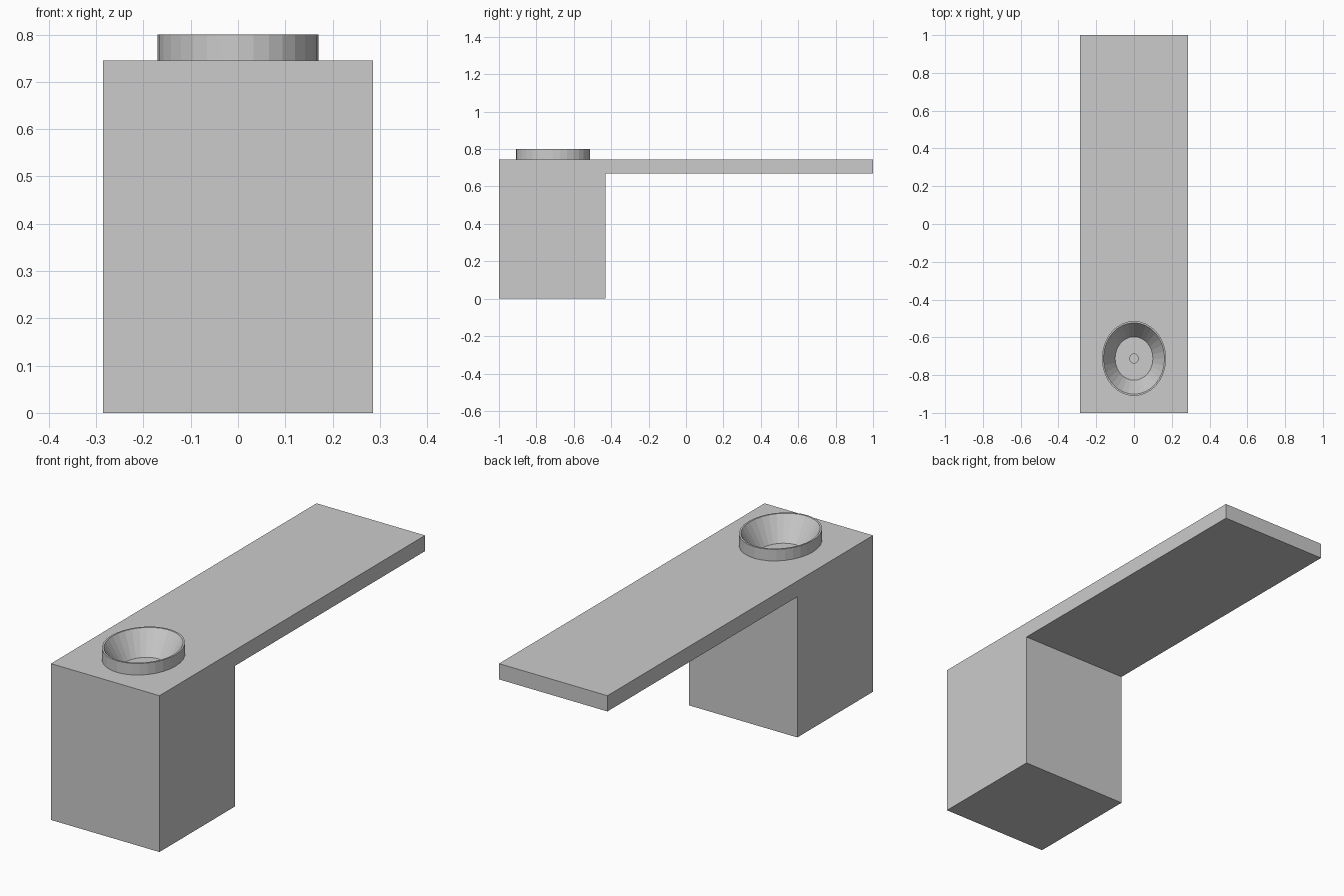
import bpy, bmesh, math

if "Cube" in bpy.data.objects:
    bpy.data.objects.remove(bpy.data.objects["Cube"])

SIDES = 32
CENTRE_Y = -0.712


def finish(name, bm):
    bmesh.ops.recalc_face_normals(bm, faces=bm.faces)
    mesh = bpy.data.meshes.new(name)
    bm.to_mesh(mesh)
    bm.free()
    obj = bpy.data.objects.new(name, mesh)
    bpy.context.collection.objects.link(obj)
    return obj


def oval_loft(name, rings, cap_start=False):
    """Join oval rings (rx, ry, z); the last one is capped."""
    bm = bmesh.new()
    loops = []
    for rx, ry, z in rings:
        loops.append([bm.verts.new((rx * math.cos(2 * math.pi * i / SIDES),
                                    CENTRE_Y + ry * math.sin(2 * math.pi * i / SIDES), z))
                      for i in range(SIDES)])
    for a, b in zip(loops, loops[1:]):
        for i in range(SIDES):
            j = (i + 1) % SIDES
            bm.faces.new((a[i], a[j], b[j], b[i]))
    bm.faces.new(loops[-1])
    if cap_start:
        bm.faces.new(loops[0])
    return finish(name, bm)


# Cabinet and long counter, one side profile (y, z) extruded across x
half_width = 0.286
profile = [(-1, 0), (-0.43, 0), (-0.43, 0.67), (1, 0.67), (1, 0.745), (-1, 0.745)]
bm = bmesh.new()
side = bm.faces.new([bm.verts.new((-half_width, y, z)) for y, z in profile])
extruded = bmesh.ops.extrude_face_region(bm, geom=[side])["geom"]
bmesh.ops.translate(bm, vec=(2 * half_width, 0, 0),
                    verts=[v for v in extruded if isinstance(v, bmesh.types.BMVert)])
counter = finish("cabinet_and_counter", bm)

# Opening in the counter under the basin
cutter = oval_loft("basin_cutter", [(0.166, 0.194, 0.80), (0.104, 0.119, 0.684)], cap_start=True)
cutter.hide_render = True
cutter.hide_set(True)
cut = counter.modifiers.new("basin_opening", 'BOOLEAN')
cut.operation = 'DIFFERENCE'
cut.solver = 'EXACT'
cut.object = cutter

# Basin: outer wall, thin rim, sloping bowl and flat floor
oval_loft("basin", [(0.170, 0.198, 0.744), (0.170, 0.198, 0.80),
                    (0.162, 0.189, 0.80), (0.100, 0.115, 0.69)])

# Drain plug on the basin floor
oval_loft("drain", [(0.025, 0.027, 0.69), (0.025, 0.027, 0.705)])
